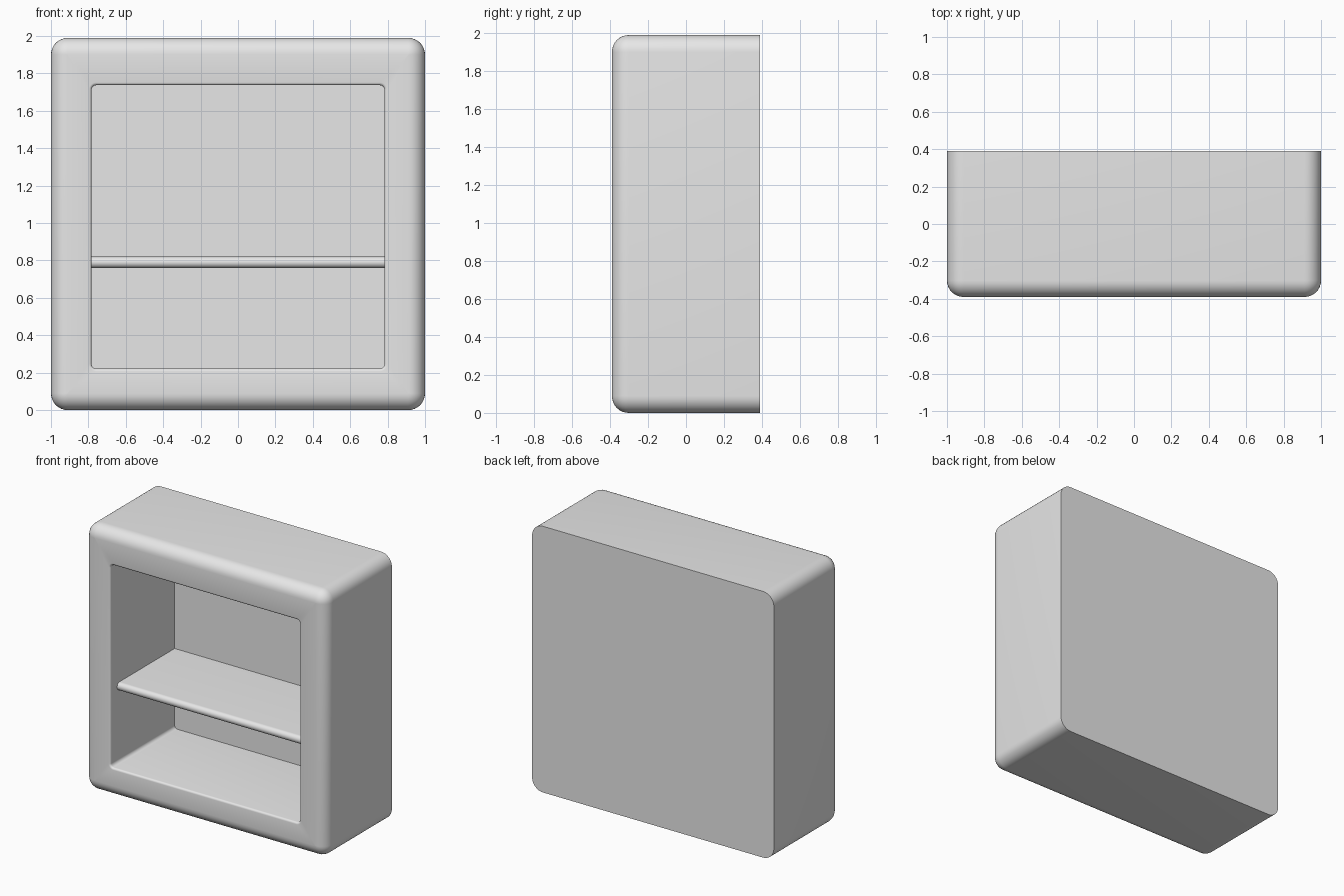
import bpy, bmesh
from math import sin, cos, pi

if "Cube" in bpy.data.objects:
    bpy.data.objects.remove(bpy.data.objects["Cube"], do_unlink=True)

GREY = (0.8, 0.8, 0.8, 1)
mat = bpy.data.materials.new("plain grey")
mat.use_nodes = True
mat.diffuse_color = GREY
mat.node_tree.nodes["Principled BSDF"].inputs["Base Color"].default_value = GREY

FRONT, BACK, INNER_BACK = -0.39, 0.39, 0.37
STEPS = 8


def arc(start, steps=STEPS):
    """Angles of a quarter circle."""
    return [start + pi / 2 * i / steps for i in range(steps + 1)]


def finish(bm, name):
    bmesh.ops.recalc_face_normals(bm, faces=bm.faces)
    mesh = bpy.data.meshes.new(name)
    bm.to_mesh(mesh)
    bm.free()
    mesh.materials.append(mat)
    obj = bpy.data.objects.new(name, mesh)
    bpy.context.collection.objects.link(obj)
    bpy.ops.object.select_all(action="DESELECT")
    obj.select_set(True)
    bpy.context.view_layer.objects.active = obj
    bpy.ops.object.shade_smooth_by_angle(angle=pi / 6)
    return obj


def ring(bm, half, low, high, radius, y):
    """Rounded rectangle facing the front."""
    verts = []
    corners = [(1, high - radius), (-1, high - radius), (-1, low + radius), (1, low + radius)]
    for k, (side, cz) in enumerate(corners):
        for a in arc(k * pi / 2):
            verts.append(bm.verts.new((side * (half - radius) + radius * cos(a), y,
                                       cz + radius * sin(a))))
    return verts


# Cabinet body: outer shell, rounded front frame and open cavity in one loft
OUT_R, EDGE = 0.09, 0.088
IN_R, LIP = 0.025, 0.015
bm = bmesh.new()
rings = [ring(bm, 1, 0, 1.99, OUT_R, BACK)]
for a in arc(0):
    d = EDGE * (1 - cos(a))
    rings.append(ring(bm, 1 - d, d, 1.99 - d, OUT_R - d, FRONT + EDGE * (1 - sin(a))))
for a in arc(0, 4):
    d = LIP * (1 - sin(a))
    rings.append(ring(bm, 0.783 + d, 0.222 - d, 1.737 + d, IN_R + d,
                      FRONT + LIP * (1 - cos(a))))
rings.append(ring(bm, 0.783, 0.222, 1.737, IN_R, INNER_BACK))
for r1, r2 in zip(rings, rings[1:]):
    for i in range(len(r1)):
        j = (i + 1) % len(r1)
        bm.faces.new((r1[i], r1[j], r2[j], r2[i]))
bm.faces.new(rings[0])
bm.faces.new(rings[-1])
finish(bm, "cabinet_body")

# Shelf: board with a rounded front edge, run from wall to wall
SHELF_Z, HALF_T, SHELF_FRONT = 0.79, 0.03, -0.31
outline = [(INNER_BACK, SHELF_Z + HALF_T)]
for a in arc(pi / 2) + arc(pi)[1:]:
    outline.append((SHELF_FRONT + HALF_T * (1 + cos(a)), SHELF_Z + HALF_T * sin(a)))
outline.append((INNER_BACK, SHELF_Z - HALF_T))
bm = bmesh.new()
end = bm.faces.new([bm.verts.new((-0.783, y, z)) for y, z in outline])
moved = bmesh.ops.extrude_face_region(bm, geom=[end])["geom"]
bmesh.ops.translate(bm, vec=(1.566, 0, 0),
                    verts=[v for v in moved if isinstance(v, bmesh.types.BMVert)])
if not end.is_valid or len(bm.faces) == len(outline) + 1:
    bmesh.ops.holes_fill(bm, edges=bm.edges)
finish(bm, "shelf")
